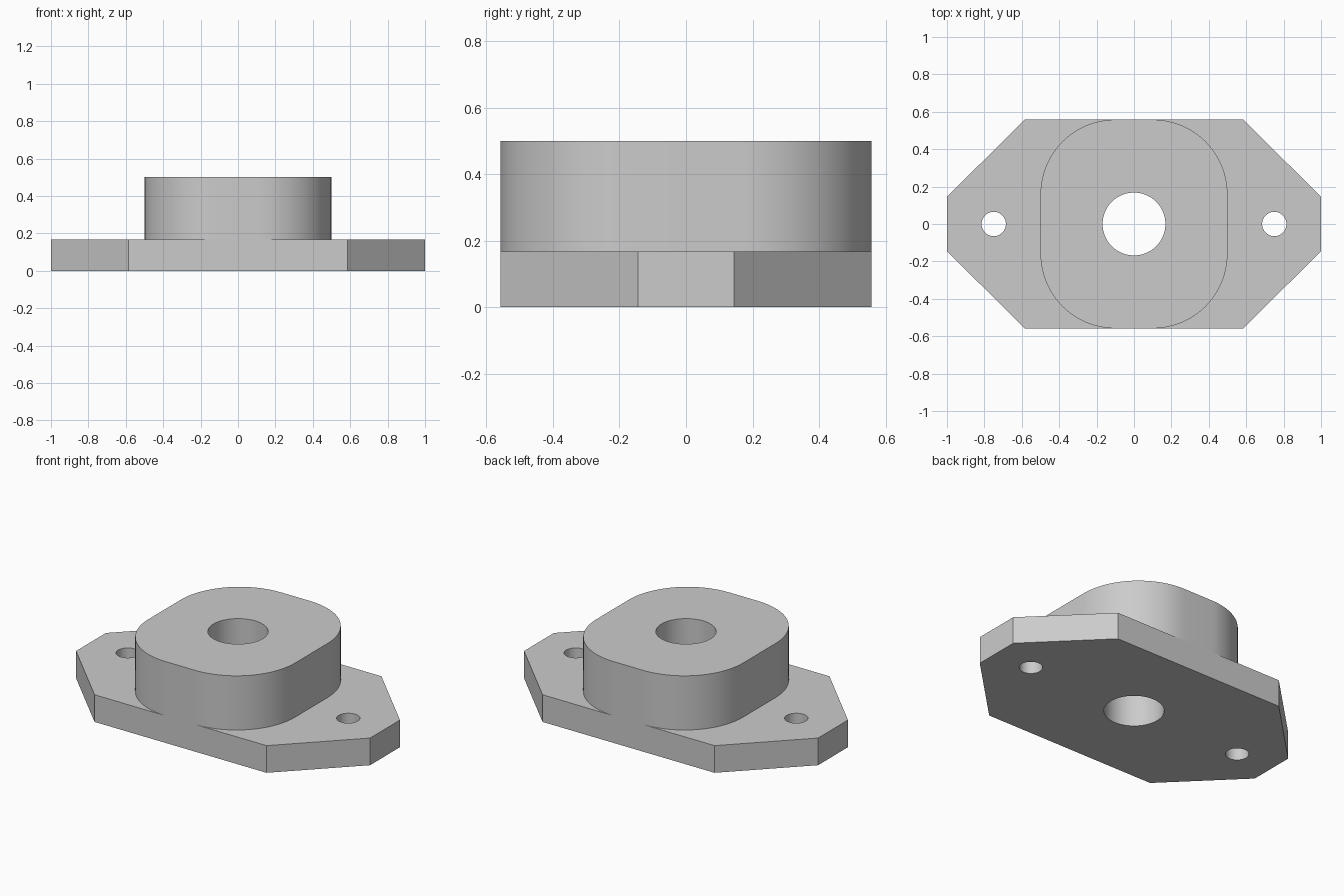
import bpy, bmesh, math

if "Cube" in bpy.data.objects:
    bpy.data.objects.remove(bpy.data.objects["Cube"], do_unlink=True)

HALF_WIDTH, HALF_DEPTH = 1.0, 0.558
PLATE_TOP, BOSS_TOP = 0.167, 0.5

grey = bpy.data.materials.new("light_grey")
grey.use_nodes = True
grey.diffuse_color = (0.6, 0.6, 0.6, 1)
grey.node_tree.nodes["Principled BSDF"].inputs["Base Color"].default_value = (0.6, 0.6, 0.6, 1)


def prism(name, outline, bottom, top):
    """Extrude a closed counter-clockwise outline upwards."""
    bm = bmesh.new()
    face = bm.faces.new([bm.verts.new((x, y, bottom)) for x, y in outline])
    result = bmesh.ops.extrude_face_region(bm, geom=[face], use_keep_orig=True)
    raised = [g for g in result["geom"] if isinstance(g, bmesh.types.BMVert)]
    bmesh.ops.translate(bm, verts=raised, vec=(0, 0, top - bottom))
    bmesh.ops.recalc_face_normals(bm, faces=bm.faces)
    mesh = bpy.data.meshes.new(name)
    bm.to_mesh(mesh)
    bm.free()
    obj = bpy.data.objects.new(name, mesh)
    mesh.materials.append(grey)
    bpy.context.collection.objects.link(obj)
    return obj


def rounded_outline(half_x, half_y, radius, steps=24):
    """Rectangle outline with four quarter-circle corners."""
    points = []
    for corner, (sx, sy) in enumerate(((1, 1), (-1, 1), (-1, -1), (1, -1))):
        for i in range(steps + 1):
            angle = (corner + i / steps) * math.pi / 2
            points.append((sx * (half_x - radius) + radius * math.cos(angle),
                           sy * (half_y - radius) + radius * math.sin(angle)))
    return points


def drill(obj, x, radius, sides=64):
    """Cut a vertical round hole through a part."""
    circle = [(x + radius * math.cos(math.tau * i / sides),
               radius * math.sin(math.tau * i / sides)) for i in range(sides)]
    cutter = prism("drill", circle, -0.2, 0.8)
    cutter.hide_render = True
    mod = obj.modifiers.new("hole", 'BOOLEAN')
    mod.operation, mod.solver, mod.object = 'DIFFERENCE', 'EXACT', cutter
    bpy.ops.object.select_all(action='DESELECT')
    bpy.context.view_layer.objects.active = obj
    obj.select_set(True)
    bpy.ops.object.modifier_apply(modifier=mod.name)
    bpy.data.objects.remove(cutter, do_unlink=True)


# Flange plate with clipped corners
quarter = [(HALF_WIDTH, 0.145), (0.585, HALF_DEPTH)]
upper = quarter + [(-x, y) for x, y in reversed(quarter)]
plate = prism("flange_plate", upper + [(-x, -y) for x, y in upper], 0, PLATE_TOP)

# Raised boss, flush with the long sides of the plate
boss = prism("boss", rounded_outline(0.5, HALF_DEPTH, 0.4), PLATE_TOP, BOSS_TOP)

# Central bore and the two bolt holes
for part in (plate, boss):
    drill(part, 0, 0.168)
for side in (-1, 1):
    drill(plate, side * 0.75, 0.065)

for part in (plate, boss):
    bpy.ops.object.select_all(action='DESELECT')
    bpy.context.view_layer.objects.active = part
    part.select_set(True)
    bpy.ops.object.shade_smooth_by_angle(angle=math.radians(30))
